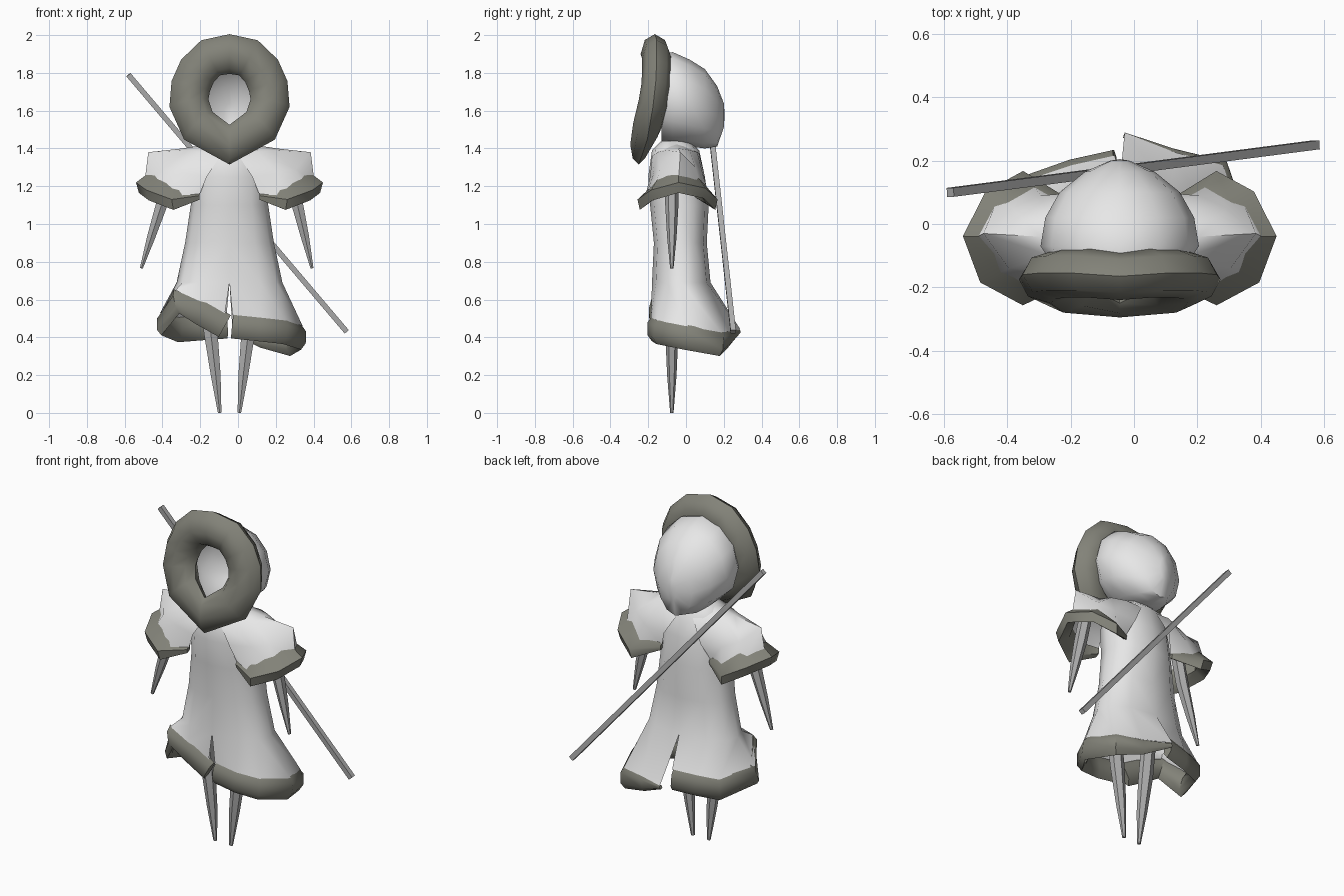
import bpy
import bmesh
from math import sin, cos, pi, radians
from mathutils import Vector

default_cube = bpy.data.objects.get("Cube")
if default_cube:
    bpy.data.objects.remove(default_cube, do_unlink=True)

AXIS = -0.045          # symmetry plane of the figure
UP, BACK = Vector((0, 0, 1)), Vector((0, 1, 0))


def material(name, colour):
    mat = bpy.data.materials.new(name)
    mat.use_nodes = True
    rgba = (*colour, 1)
    mat.diffuse_color = rgba
    shader = next(n for n in mat.node_tree.nodes if n.type == 'BSDF_PRINCIPLED')
    shader.inputs["Base Color"].default_value = rgba
    shader.inputs["Roughness"].default_value = 0.8
    return mat


CLOTH = material("pale_cloth", (0.8, 0.8, 0.8))
FUR = material("grey_fur", (0.225, 0.225, 0.19))
GREY = material("plain_grey", (0.42, 0.42, 0.42))


def loft(name, grids, mat, sharp=50):
    """Skin each grid (a list of equal rows of points) and weld the seams."""
    mesh = bpy.data.meshes.new(name)
    bm = bmesh.new()
    for rows in grids:
        verts = [[bm.verts.new(p) for p in row] for row in rows]
        for a, b in zip(verts, verts[1:]):
            for i in range(len(a) - 1):
                bm.faces.new((a[i], a[i + 1], b[i + 1], b[i]))
    bmesh.ops.remove_doubles(bm, verts=bm.verts[:], dist=0.0005)
    bmesh.ops.recalc_face_normals(bm, faces=bm.faces[:])
    bm.to_mesh(mesh)
    bm.free()
    mesh.materials.append(mat)
    mesh.shade_smooth()
    mesh.set_sharp_from_angle(angle=radians(sharp))
    obj = bpy.data.objects.new(name, mesh)
    bpy.context.collection.objects.link(obj)


def sweep(name, path, sizes, mat, up=UP, closed=False, sides=6, sharp=50):
    """Run an elliptical section, (along up, across), down a path."""
    path = [Vector(p) for p in path]
    count = len(path)
    phase = 0.5 if sides == 4 else 0
    rows = []
    for k, p in enumerate(path):
        if closed:
            tangent = path[(k + 1) % count] - path[k - 1]
        else:
            tangent = path[min(k + 1, count - 1)] - path[max(k - 1, 0)]
        across = tangent.cross(up).normalized()
        along = across.cross(tangent).normalized()
        h, w = sizes[k]
        angles = [2 * pi * ((i % sides) + phase) / sides for i in range(sides + 1)]
        rows.append([p + along * h * cos(a) + across * w * sin(a) for a in angles])
    if closed:
        rows.append(rows[0])
    else:
        rows.insert(0, [path[0]] * (sides + 1))
        rows.append([path[-1]] * (sides + 1))
    loft(name, [rows], mat, sharp)


def place(points, side):
    """Offsets from the symmetry plane become positions on one side."""
    return [Vector((AXIS + side * x, y, z)) for x, y, z in points]


# Hem lines, from front slit round to back slit; the right one is lifted in a stride
hems = {
    1: [(0.015, -0.17, 0.46), (0.16, -0.18, 0.445), (0.29, -0.15, 0.43),
        (0.38, 0, 0.4), (0.32, 0.18, 0.367), (0.17, 0.22, 0.39), (0.015, 0.28, 0.43)],
    -1: [(0.025, -0.17, 0.46), (0.15, -0.17, 0.53), (0.28, -0.16, 0.59),
         (0.36, -0.06, 0.47), (0.27, 0.14, 0.44), (0.15, 0.18, 0.45), (0.015, 0.21, 0.46)],
}
BAND = (0.066, 0.028)
trims = {1: [BAND] * 5 + [(0.045, 0.02), (0.012, 0.01)], -1: [BAND] * 7}

# Robe: height, half width, front, back
levels = [(1.44, 0.08, -0.13, 0.02), (1.39, 0.18, -0.18, 0.07), (1.25, 0.2, -0.2, 0.1),
          (1.1, 0.205, -0.19, 0.12), (0.9, 0.235, -0.17, 0.11), (0.69, 0.28, -0.18, 0.13)]


def half_section(z, width, front, back):
    middle, depth = (front + back) / 2, (back - front) / 2
    turns = [pi * i / 6 for i in range(7)]
    return [(width * max(sin(a), 0) ** 0.8, middle - depth * cos(a), z) for a in turns]


# The cloth ends at the top of each fur trim
halves = []
for side, hem in hems.items():
    edge = [(x * 1.02, y * 1.03, z + trim[0] * 0.9)
            for (x, y, z), trim in zip(hem, trims[side])]
    halves.append([place(half_section(*lv), side) for lv in levels] + [place(edge, side)])
loft("robe", halves, CLOTH)

# Sleeve rows: neck, shoulder edge, cuff line
neck = [(0.05, -0.18, 1.36), (0.15, -0.15, 1.38), (0.22, -0.1, 1.39), (0.25, -0.04, 1.4),
        (0.22, 0.02, 1.39), (0.15, 0.06, 1.38), (0.05, 0.07, 1.37)]
shoulder = [(0.12, -0.19, 1.25), (0.25, -0.17, 1.27), (0.35, -0.14, 1.29), (0.43, -0.03, 1.38),
            (0.34, 0.05, 1.3), (0.25, 0.09, 1.26), (0.12, 0.1, 1.25)]
cuff = [(0.16, -0.17, 1.15), (0.28, -0.22, 1.13), (0.4, -0.165, 1.18), (0.45, -0.04, 1.22),
        (0.385, 0.08, 1.19), (0.28, 0.13, 1.13), (0.16, 0.06, 1.15)]
# Flared cuff section: outward and upward steps
flare = [(-0.035, 0.06), (0.045, 0), (0.03, -0.055), (-0.03, -0.02), (-0.035, 0.06)]

for side, label in ((1, "left"), (-1, "right")):
    collar = [(0, -0.06, 1.44)] * len(neck)
    loft(label + "_sleeve", [[place(r, side) for r in (collar, neck, shoulder, cuff)]], CLOTH)

    # Cuff fur, thinning out at the open ends
    cuff_rows = [place(cuff[:1] * len(flare), side)]
    for point in cuff:
        p = Vector(point)
        out = Vector((p.x - 0.16, p.y + 0.05, 0)).normalized()
        size = 0.4 if point in (cuff[0], cuff[-1]) else 1
        cuff_rows.append(place([p + (out * o + UP * u) * size for o, u in flare], side))
    cuff_rows.append(place(cuff[-1:] * len(flare), side))
    loft(label + "_cuff_fur", [cuff_rows], FUR)

    sweep(label + "_hem_fur", place(hems[side], side), trims[side], FUR)

    # Spiky arms and legs; the right arm swings out further
    swing = 0.03 if side < 0 else 0
    arm = [(0.325, -0.075, 1.26), (0.36, -0.075, 1.1), (0.4 + swing / 2, -0.075, 0.93),
           (0.437 + swing, -0.075, 0.765)]
    leg = [(0.125, -0.075, 0.68), (0.1, -0.075, 0.43), (0.073, -0.075, 0.2), (0.052, -0.075, 0.0)]
    spike = [(r, r) for r in (0.035, 0.035, 0.025, 0.009)]
    sweep(label + "_arm", place(arm, side), spike, GREY, up=BACK)
    sweep(label + "_leg", place(leg, side), [(r, r * 1.2) for r, _ in spike], GREY, up=BACK)

# Hood shell: depth, half width, bottom, top
hood_rows = []
for y, width, low, high in [(-0.13, 0.21, 1.44, 1.9), (-0.07, 0.25, 1.42, 1.91),
                            (0.02, 0.235, 1.41, 1.87), (0.1, 0.19, 1.4, 1.82),
                            (0.165, 0.11, 1.41, 1.73), (0.2, 0.03, 1.51, 1.64),
                            (0.205, 0, 1.58, 1.58)]:
    centre, radius = (low + high) / 2, (high - low) / 2
    spin = [2 * pi * (i % 12) / 12 for i in range(13)]
    hood_rows.append([Vector((AXIS + width * sin(a), y, centre + radius * cos(a))) for a in spin])
loft("hood", [hood_rows], CLOTH)

# Teardrop fur ring round the face
ring_half = [(0.1, -0.155, 1.88), (0.17, -0.155, 1.81), (0.205, -0.16, 1.73),
             (0.215, -0.175, 1.64), (0.165, -0.205, 1.52)]
ring = place([(0, -0.165, 1.9)] + ring_half + [(0, -0.25, 1.42)], 1)
ring += place(ring_half[::-1], -1)
thickness = [0.075] + [0.077] * 5 + [0.045] + [0.077] * 5
sweep("hood_fur", ring, [(t, 0.105) for t in thickness], FUR, up=BACK, closed=True, sides=8)

# Staff slung across the back
sweep("staff", [(-0.58, 0.1, 1.79), (0.575, 0.25, 0.43)], [(0.02, 0.02)] * 2, GREY,
      up=BACK, sides=4, sharp=30)
